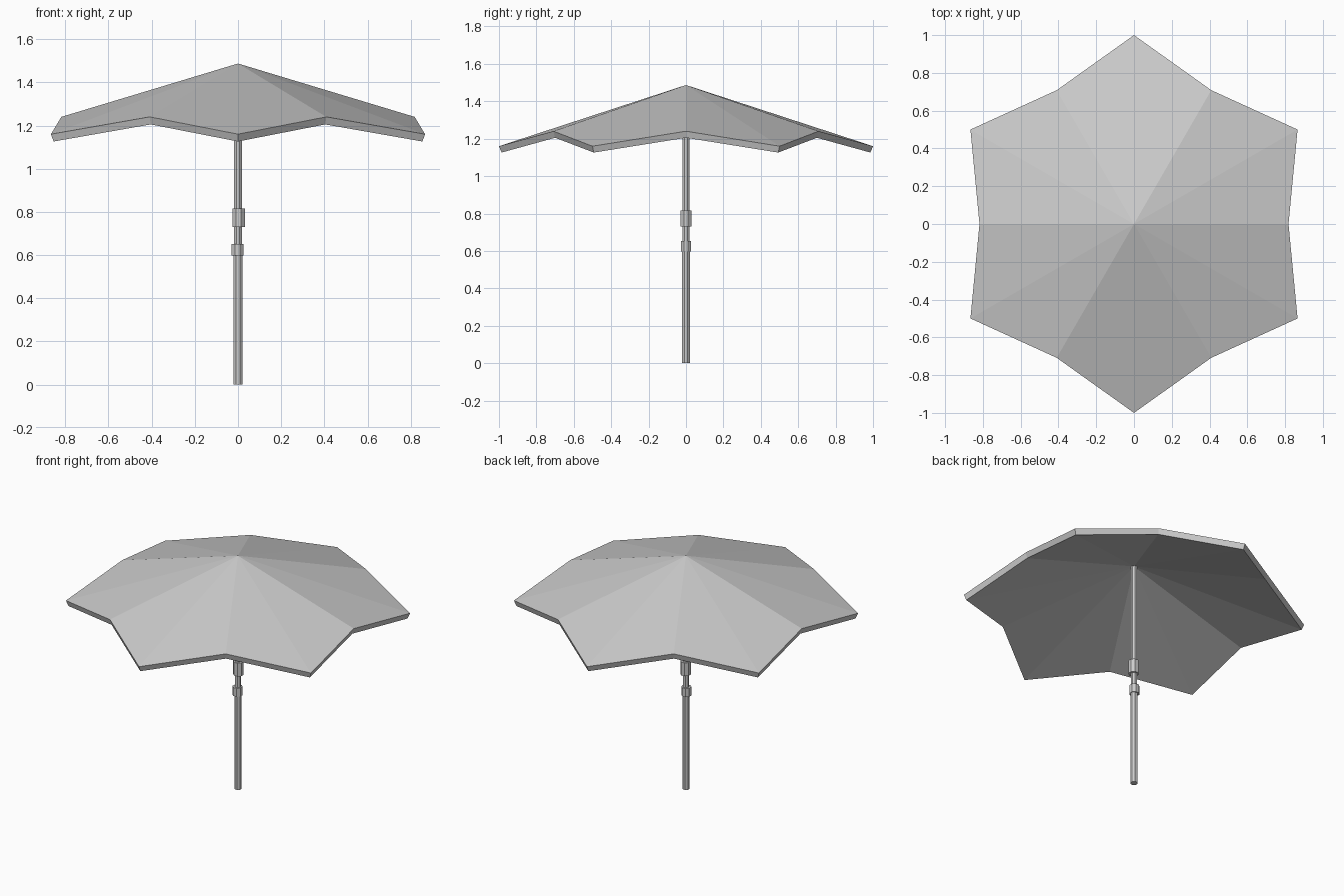
import bpy, bmesh
from math import sin, cos, pi

if "Cube" in bpy.data.objects:
    bpy.data.objects.remove(bpy.data.objects["Cube"])


def make_object(name, bm):
    bmesh.ops.recalc_face_normals(bm, faces=bm.faces)
    mesh = bpy.data.meshes.new(name)
    bm.to_mesh(mesh)
    bm.free()
    obj = bpy.data.objects.new(name, mesh)
    bpy.context.collection.objects.link(obj)
    return obj


def lathe(name, profile, sides=8, x=0.0):
    # Closed low-poly solid from (radius, height) pairs
    bm = bmesh.new()
    rings = []
    for r, z in profile:
        rings.append([bm.verts.new((x + r * cos(2 * pi * (i + .5) / sides),
                                    r * sin(2 * pi * (i + .5) / sides), z))
                      for i in range(sides)])
    for a, b in zip(rings, rings[1:]):
        for i in range(sides):
            j = (i + 1) % sides
            bm.faces.new((a[i], a[j], b[j], b[i]))
    bm.faces.new(rings[0])
    bm.faces.new(rings[-1])
    return make_object(name, bm)


# Canopy: six drooping tips alternating with raised valleys, thin shell
def canopy():
    bm = bmesh.new()

    def layer(apex_z, tip, valley):
        apex = bm.verts.new((0, 0, apex_z))
        rim = []
        for i in range(12):
            r, z = tip if i % 2 else valley
            rim.append(bm.verts.new((r * cos(i * pi / 6), r * sin(i * pi / 6), z)))
        for i in range(12):
            bm.faces.new((apex, rim[i], rim[(i + 1) % 12]))
        return rim

    top = layer(1.487, (1.0, 1.16), (0.818, 1.24))
    under = layer(1.45, (0.986, 1.126), (0.808, 1.205))
    for i in range(12):
        j = (i + 1) % 12
        bm.faces.new((top[i], under[i], under[j], top[j]))
    return make_object("canopy", bm)


canopy()

# Two-stage pole
lathe("lower_pole", [(0.022, 0), (0.022, 0.64)])
lathe("upper_pole", [(0.019, 0.60), (0.019, 1.465)])

# Joint collar and clamp collar, each slightly off centre
lathe("lower_collar", [(0.030, 0.598), (0.030, 0.652)], x=-0.003)
lathe("upper_collar", [(0.031, 0.73), (0.031, 0.815)], x=0.003)
